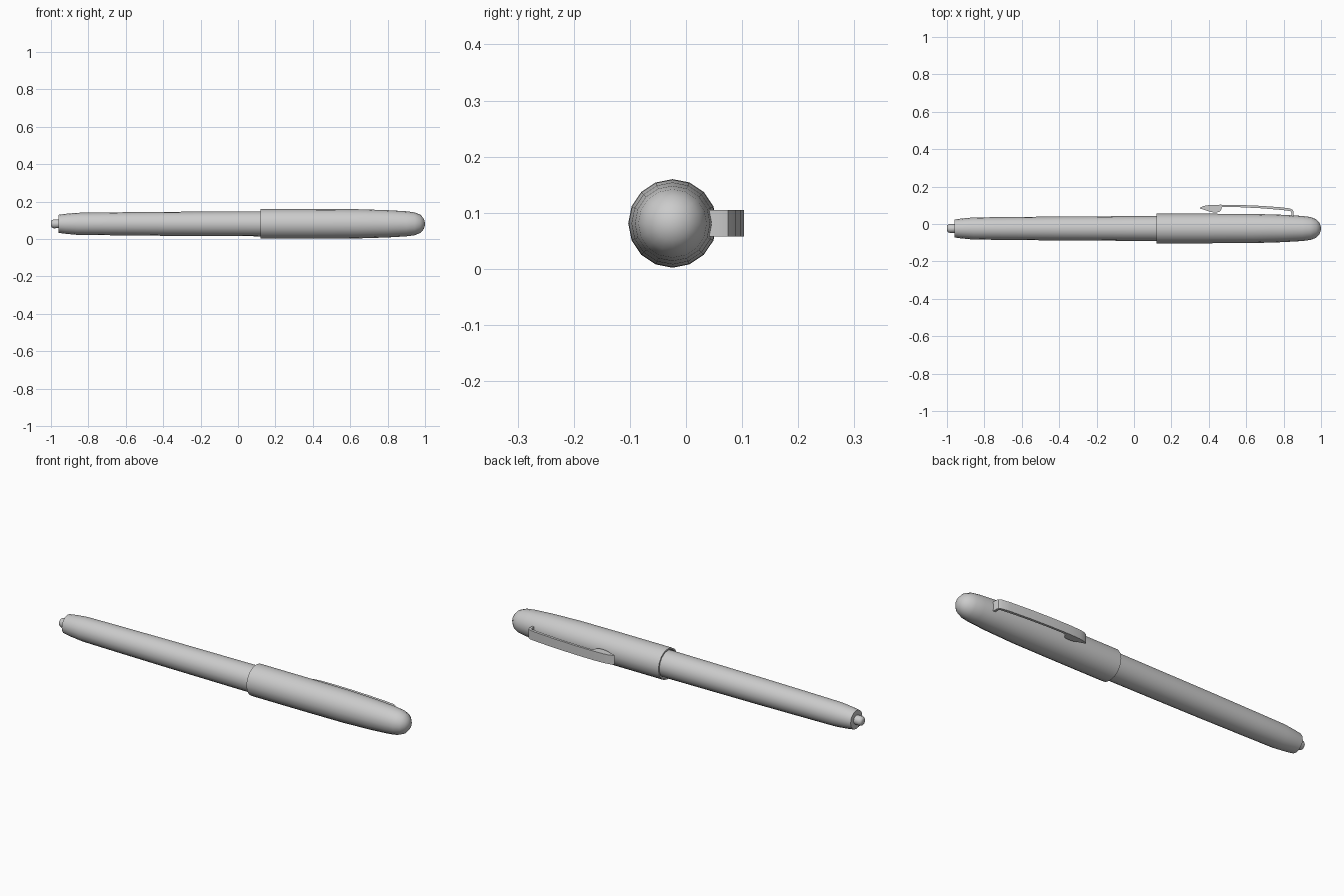
import bpy, bmesh, math

if "Cube" in bpy.data.objects:
    bpy.data.objects.remove(bpy.data.objects["Cube"], do_unlink=True)

AXIS_Y, AXIS_Z, SIDES = -0.024, 0.081, 16

# Single grey finish
grey = bpy.data.materials.new("plain_grey")
grey.use_nodes = True
grey.diffuse_color = (0.6, 0.6, 0.6, 1)
grey.node_tree.nodes["Principled BSDF"].inputs["Base Color"].default_value = grey.diffuse_color


def finish(name, bm, angle):
    bmesh.ops.recalc_face_normals(bm, faces=bm.faces[:])
    mesh = bpy.data.meshes.new(name)
    bm.to_mesh(mesh)
    bm.free()
    mesh.materials.append(grey)
    obj = bpy.data.objects.new(name, mesh)
    bpy.context.collection.objects.link(obj)
    bpy.ops.object.select_all(action='DESELECT')
    obj.select_set(True)
    bpy.context.view_layer.objects.active = obj
    bpy.ops.object.shade_smooth_by_angle(angle=math.radians(angle))
    return obj


def lathe(name, profile):
    """Turn (x, radius) points around the long axis of the pen."""
    bm = bmesh.new()
    verts = [bm.verts.new((x, AXIS_Y, AXIS_Z + r)) for x, r in profile]
    edges = [bm.edges.new(pair) for pair in zip(verts, verts[1:])]
    bmesh.ops.spin(bm, geom=verts + edges, cent=(0, AXIS_Y, AXIS_Z), axis=(1, 0, 0),
                   angle=math.tau, steps=SIDES, use_duplicate=False)
    bmesh.ops.remove_doubles(bm, verts=bm.verts[:], dist=0.0002)
    return finish(name, bm, 40)


def extrude_outline(name, outline, z_low, z_high):
    """Extrude an (x, y) outline upward into a solid strip."""
    bm = bmesh.new()
    face = bm.faces.new([bm.verts.new((x, y, z_low)) for x, y in outline])
    new = bmesh.ops.extrude_face_region(bm, geom=[face])["geom"]
    bmesh.ops.translate(bm, vec=(0, 0, z_high - z_low),
                        verts=[v for v in new if isinstance(v, bmesh.types.BMVert)])
    return finish(name, bm, 40)


# Cap with rounded end and a thin open rim
lathe("cap", [(0.17, 0.064), (0.17, 0.071), (0.12, 0.071), (0.12, 0.079), (0.4, 0.079),
              (0.64, 0.078), (0.8, 0.073), (0.9, 0.067), (0.945, 0.061), (0.975, 0.049),
              (0.992, 0.03), (0.998, 0.014), (1.0, 0)])

# Barrel tapering to the writing end
lathe("barrel", [(0.18, 0.067), (-0.4, 0.064), (-0.7, 0.061), (-0.86, 0.059),
                 (-0.925, 0.053), (-0.96, 0.048), (-0.96, 0)])

# Writing tip
lathe("tip", [(-0.95, 0.023), (-0.985, 0.024), (-0.996, 0.019), (-1.0, 0.012), (-1.0, 0)])

# Pocket clip: arched strip hooked into the cap
extrude_outline("clip_strip", [
    (0.35, 0.086), (0.37, 0.096), (0.4, 0.101), (0.46, 0.103), (0.56, 0.102), (0.68, 0.097),
    (0.79, 0.089), (0.835, 0.083), (0.85, 0.075), (0.853, 0.062), (0.853, 0.035),
    (0.841, 0.035), (0.841, 0.062), (0.836, 0.069), (0.79, 0.075), (0.68, 0.084),
    (0.56, 0.09), (0.47, 0.091), (0.4, 0.087), (0.355, 0.081)], 0.058, 0.105)

# Rounded grip bump under the free end of the clip
extrude_outline("clip_bump", [
    (0.352, 0.084), (0.385, 0.073), (0.41, 0.064), (0.435, 0.061), (0.455, 0.064),
    (0.465, 0.073), (0.47, 0.092), (0.41, 0.092)], 0.058, 0.105)
